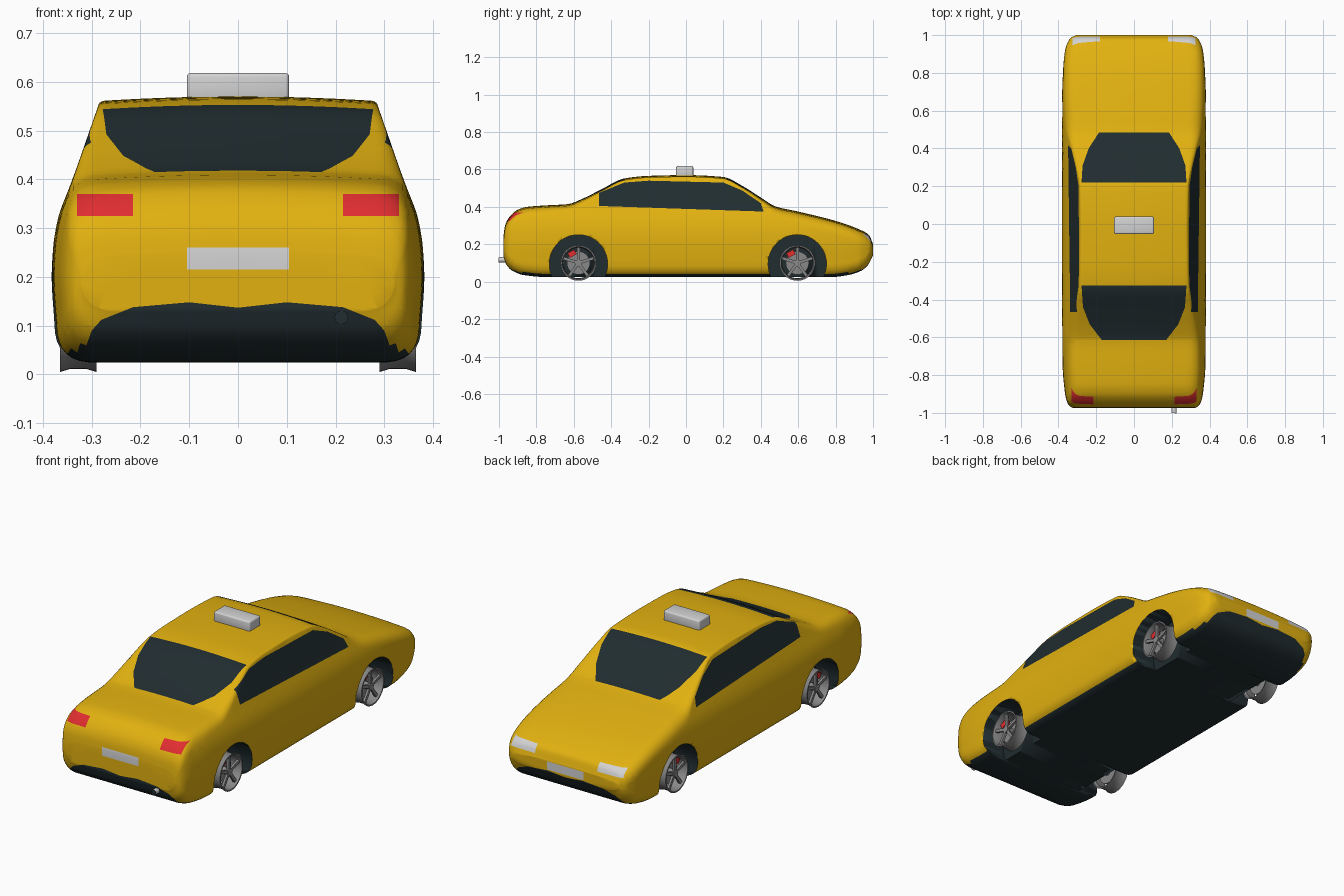
import bpy, bmesh, math
from mathutils import Vector, Matrix

cube = bpy.data.objects.get("Cube")
if cube:
    bpy.data.objects.remove(cube, do_unlink=True)


def material(name, rgb):
    m = bpy.data.materials.new(name)
    m.use_nodes = True
    m.diffuse_color = (*rgb, 1)
    m.node_tree.nodes["Principled BSDF"].inputs["Base Color"].default_value = (*rgb, 1)
    return m


yellow = material("yellow paint", (0.76, 0.44, 0.005))
dark = material("dark glass and trim", (0.015, 0.026, 0.03))
red = material("red", (0.75, 0.027, 0.03))
pale = material("pale grey", (0.65, 0.65, 0.65))
metal = material("wheel metal", (0.25, 0.25, 0.25))
YELLOW, DARK, RED, PALE = range(4)


def finish(bm, name, mats, angle=40):
    bmesh.ops.recalc_face_normals(bm, faces=bm.faces)
    me = bpy.data.meshes.new(name)
    bm.to_mesh(me)
    bm.free()
    for m in mats:
        me.materials.append(m)
    ob = bpy.data.objects.new(name, me)
    bpy.context.collection.objects.link(ob)
    bpy.ops.object.select_all(action='DESELECT')
    ob.select_set(True)
    bpy.context.view_layer.objects.active = ob
    bpy.ops.object.shade_smooth_by_angle(angle=math.radians(angle))
    return ob


def loft(bm, rings, wrap=False):
    vs = [[bm.verts.new(p) for p in r] for r in rings]
    pairs = list(zip(vs, vs[1:] + vs[:1])) if wrap else list(zip(vs, vs[1:]))
    for a, b in pairs:
        for i in range(len(a)):
            j = (i + 1) % len(a)
            bm.faces.new((a[i], a[j], b[j], b[i]))
    if not wrap:
        bm.faces.new(vs[0])
        bm.faces.new(vs[-1])


def curve(pts):
    """Smooth interpolation without overshoot."""
    d = [(q[1] - p[1]) / (q[0] - p[0]) for p, q in zip(pts, pts[1:])]
    m = [d[0]] + [2 * a * b / (a + b) if a * b > 0 else 0 for a, b in zip(d, d[1:])] + [d[-1]]

    def f(x):
        x = min(max(x, pts[0][0]), pts[-1][0])
        i = max(k for k in range(len(d)) if pts[k][0] <= x)
        (x0, a), (x1, b) = pts[i], pts[i + 1]
        h = x1 - x0
        t = (x - x0) / h
        return (a * (1 + 2 * t) * (1 - t) ** 2 + h * m[i] * t * (1 - t) ** 2
                + b * t * t * (3 - 2 * t) + h * m[i + 1] * t * t * (t - 1))
    return f


def bezier(a, b, c, n):
    return [tuple((1 - t) ** 2 * p + 2 * t * (1 - t) * q + t * t * r for p, q, r in zip(a, b, c))
            for t in (k / n for k in range(n + 1))]


# Body outline curves: top line, underside, half width, plan taper, edge radius
top = curve([(-.975, .25), (-.97, .29), (-.955, .33), (-.93, .362), (-.9, .385), (-.85, .4),
             (-.75, .408), (-.63, .415), (-.55, .445), (-.45, .495), (-.33, .552), (-.2, .566),
             (0, .57), (.2, .56), (.3, .513), (.4, .45), (.48, .402), (.6, .375), (.8, .325),
             (.93, .278), (.98, .248), (1, .2)])
under = curve([(-.975, .13), (-.96, .09), (-.93, .06), (-.87, .036), (-.75, .025), (.78, .025),
               (.87, .036), (.93, .055), (.97, .085), (1, .14)])
width = curve([(.02, .372), (.1, .376), (.2, .382), (.26, .379), (.32, .369), (.39, .343), (.57, .28)])
taper = curve([(-.975, .84), (-.965, .89), (-.94, .93), (-.9, .955), (-.75, .99), (-.5, 1), (.6, 1),
               (.8, .985), (.92, .955), (.96, .92), (.985, .88), (1, .8)])
radius = curve([(-1, .06), (-.65, .05), (-.4, .025), (-.2, .015), (.2, .015), (.4, .03), (.55, .06), (1, .07)])


def section(y):
    zt, zb, k = top(y), under(y), taper(y)
    rt, rb = min(radius(y), .45 * (zt - zb)), min(.06, .4 * (zt - zb))
    crown = .008
    w = lambda z: width(z) * k
    zs, ze = zb + rb, zt - rt
    xe = w(zt) - 1.1 * rt
    low = bezier((w(zs) - .065, zb), (w(zs) - .008, zb + .004), (w(zs), zs), 6)
    side = [(w(z), z) for z in (zs + (ze - zs) * i / 12 for i in range(1, 12))]
    edge = bezier((w(ze), ze), (w(zt - .3 * rt), zt - crown), (xe, zt - crown), 6)
    lid = [(xe * t, zt - crown * t * t) for t in (.8, .6, .4, .2)]
    half = low + side + edge + lid
    ring = [(0, zb)] + half + [(0, zt)] + [(-x, z) for x, z in reversed(half)]
    return [(x, y, z) for x, z in ring]


def inside(poly, u, v):
    hit = False
    for (a, b), (c, d) in zip(poly, poly[1:] + poly[:1]):
        if (b > v) != (d > v) and u < (c - a) * (v - b) / (d - b) + a:
            hit = not hit
    return hit


def paint(bm, poly, i, j, region, mat):
    """Cut the outline of poly into the skin along one axis and colour its inside."""
    lo = [min(p[k] for p in poly) - .03 for k in (0, 1)]
    hi = [max(p[k] for p in poly) + .03 for k in (0, 1)]

    def near():
        out = []
        for f in bm.faces:
            c = f.calc_center_median()
            spans = all(min(v.co[a] for v in f.verts) < hi[n] and max(v.co[a] for v in f.verts) > lo[n]
                        for n, a in enumerate((i, j)))
            if spans and region(c):
                out.append(f)
        return out
    for p, q in zip(poly, poly[1:] + poly[:1]):
        co, no = Vector(), Vector()
        co[i], co[j] = p
        no[i], no[j] = q[1] - p[1], p[0] - q[0]
        fs = near()
        geom = fs + list({e for f in fs for e in f.edges}) + list({v for f in fs for v in f.verts})
        bmesh.ops.bisect_plane(bm, geom=geom, plane_co=co, plane_no=no.normalized(), dist=1e-5)
    for f in near():
        c = f.calc_center_median()
        if inside(poly, c[i], c[j]):
            f.material_index = mat


def mirrored(half):
    return half + [(-u, v) for u, v in reversed(half)]


# Body shell
bm = bmesh.new()
N = 96
loft(bm, [section(.0125 - .9875 * math.cos(math.pi * i / N)) for i in range(N + 1)])
bmesh.ops.recalc_face_normals(bm, faces=bm.faces)
for f in bm.faces:
    if f.normal.z < -.8:
        f.material_index = DARK

# Side windows, windscreen and rear window
side_glass = [(-.465, .405), (-.465, .475), (-.33, .53), (-.2, .54), (.2, .53), (.3, .488), (.4, .42), (.415, .375)]
for s in (1, -1):
    paint(bm, side_glass, 1, 2, lambda c: c.x * s > .2, DARK)
above = lambda c: c.z > .37
paint(bm, mirrored([(.278, .22), (.272, .31), (.24, .4), (.185, .485)]), 0, 1, above, DARK)
paint(bm, mirrored([(.278, -.325), (.27, -.44), (.235, -.53), (.17, -.615)]), 0, 1, above, DARK)

# Dark lower bumpers, number plates and lamps
tail, nose = (lambda c: c.y < -.8), (lambda c: c.y > .8)
bumper = mirrored([(.325, .02), (.3, .09), (.28, .112), (.215, .138), (.1, .148), (.001, .137)])


def box_outline(x0, x1, z0, z1):
    return [(x0, z0), (x1, z0), (x1, z1), (x0, z1)]


for end in (tail, nose):
    paint(bm, bumper, 0, 2, end, DARK)
paint(bm, box_outline(-.105, .105, .215, .26), 0, 2, tail, PALE)
paint(bm, box_outline(-.105, .105, .152, .195), 0, 2, nose, PALE)
for s in (1, -1):
    paint(bm, box_outline(s * .215, s * .33, .325, .37), 0, 2, tail, RED)
    paint(bm, box_outline(s * .18, s * .325, .215, .255), 0, 2, nose, PALE)
body = finish(bm, "car_body", [yellow, dark, red, pale])


def cylinder(bm, x0, x1, r, n=32, y=0, z=0):
    m = Matrix.Translation(((x0 + x1) / 2, y, z)) @ Matrix.Rotation(math.pi / 2, 4, 'Y')
    bmesh.ops.create_cone(bm, cap_ends=True, segments=n, radius1=r, radius2=r, depth=x1 - x0, matrix=m)


def box(bm, size, matrix):
    bmesh.ops.create_cube(bm, size=1, matrix=matrix @ Matrix.Diagonal((*size, 1)))


# Wheel wells cut into the body, lined in the dark colour
axles = {"rear": -.575, "front": .595}
bm = bmesh.new()
for y in axles.values():
    for x0, x1 in ((.24, .5), (-.5, -.24)):
        cylinder(bm, x0, x1, .156, 48, y, .095)
cutter = finish(bm, "wheel_well_cutter", [dark])
cutter.hide_render = True
cut = body.modifiers.new("wheel wells", 'BOOLEAN')
cut.object, cut.operation, cut.solver = cutter, 'DIFFERENCE', 'EXACT'
cut.material_mode = 'TRANSFER'
bpy.context.view_layer.objects.active = body
bpy.ops.object.modifier_apply(modifier=cut.name)
bpy.data.objects.remove(cutter, do_unlink=True)

# Wheels: open rim, five spokes, hub, brake disc and red caliper
rim = [(.365, .095), (.365, .088), (.352, .083), (.3, .081), (.291, .088), (.29, .095), (.31, .089), (.345, .089)]


def wheel(label, s, y):
    place = Matrix.Translation((0, y, .1)) @ Matrix.Diagonal((s, 1, 1, 1))
    bm = bmesh.new()
    angles = [2 * math.pi * i / 40 for i in range(40)]
    loft(bm, [[(x, r * math.cos(a), r * math.sin(a)) for x, r in rim] for a in angles], wrap=True)
    cylinder(bm, .24, .358, .018, 20)
    cylinder(bm, .312, .32, .062)
    for i in range(5):
        turn = Matrix.Rotation(2 * math.pi * i / 5, 4, 'X')
        box(bm, (.012, .016, .074), turn @ Matrix.Translation((.349, 0, .048)))
    bm.transform(place)
    finish(bm, label + "_wheel", [metal], 30)
    bm = bmesh.new()
    box(bm, (.026, .042, .028), Matrix.Translation((.328, -.034, .05)) @ Matrix.Rotation(.5, 4, 'X'))
    bm.transform(place)
    finish(bm, label + "_brake_caliper", [red], 30)


for axle, y in axles.items():
    for hand, s in (("left", 1), ("right", -1)):
        wheel(axle + "_" + hand, s, y)

# Roof sign with softened edges
bm = bmesh.new()
box(bm, (.21, .092, .056), Matrix.Translation((0, -.007, .59)))
bmesh.ops.bevel(bm, geom=bm.edges[:], offset=.008, segments=3, profile=.5, affect='EDGES')
finish(bm, "roof_sign", [pale])

# Exhaust pipe with a dark mouth
bm = bmesh.new()
cylinder(bm, .9, 1, .014, 20)
bm.transform(Matrix.Translation((.212, 0, .117)) @ Matrix.Rotation(-math.pi / 2, 4, 'Z'))
bm.faces.ensure_lookup_table()
mouth = min(bm.faces, key=lambda f: f.calc_center_median().y)
bmesh.ops.inset_region(bm, faces=[mouth], thickness=.002, depth=0)
mouth.material_index = 1
finish(bm, "exhaust_pipe", [pale, dark])
